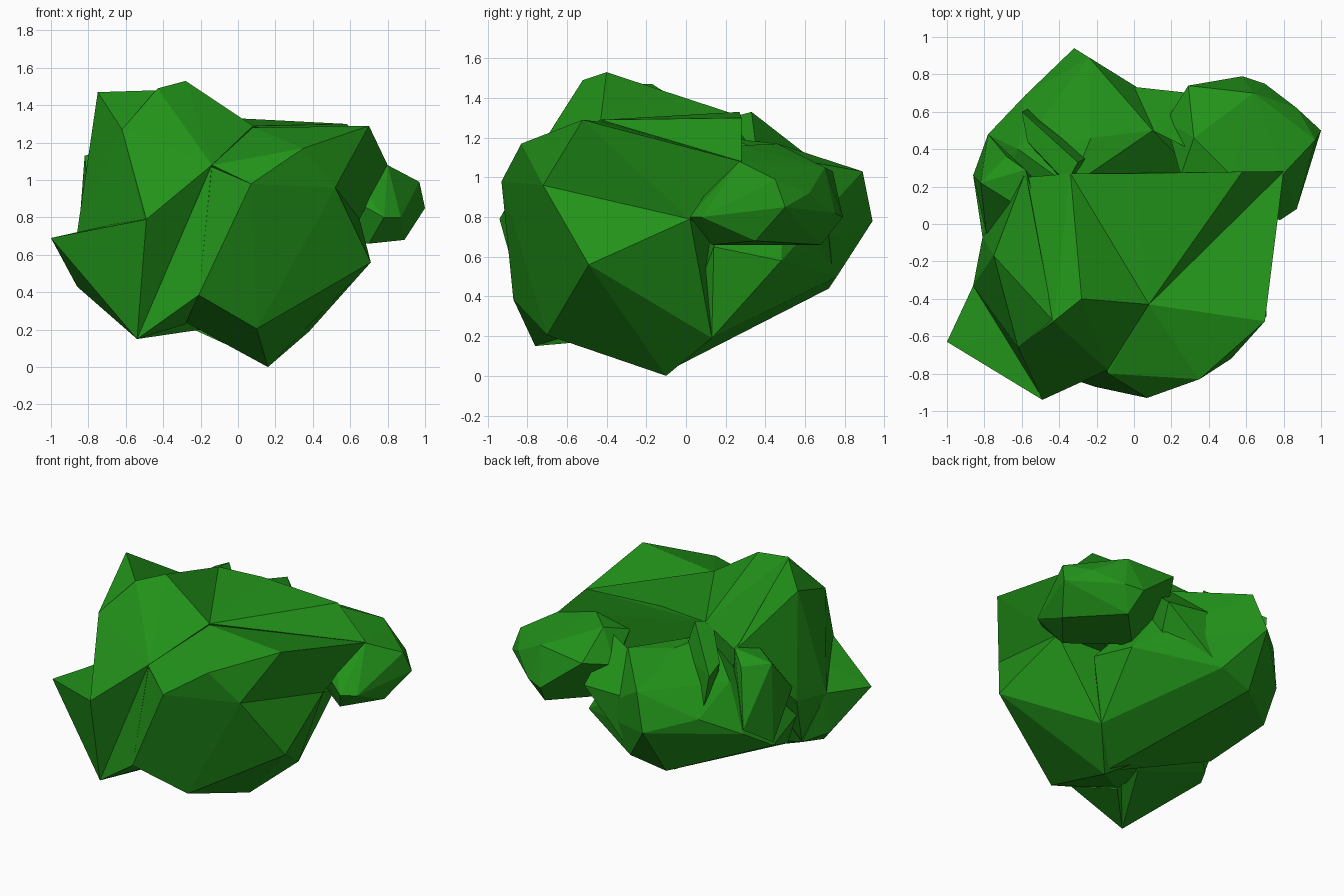
import bpy, bmesh

mat = bpy.data.materials.new("leaf_green")
mat.diffuse_color = (0.016, 0.29, 0.01, 1)


def faceted_lump(name, points):
    """Low-poly lump: the convex hull of a few corner points."""
    bm = bmesh.new()
    for p in points:
        bm.verts.new(p)
    bmesh.ops.convex_hull(bm, input=bm.verts[:])
    loose = [v for v in bm.verts if not v.link_faces]
    bmesh.ops.delete(bm, geom=loose, context='VERTS')
    bmesh.ops.recalc_face_normals(bm, faces=bm.faces[:])
    me = bpy.data.meshes.new(name)
    bm.to_mesh(me)
    bm.free()
    me.materials.append(mat)
    ob = bpy.data.objects.new(name, me)
    bpy.context.collection.objects.link(ob)
    return ob


# lower front right mass
main = faceted_lump("foliage", [
    (0.52, -0.72, 0.96), (0.65, 0.02, 0.79), (0.71, -0.49, 0.56), (0.38, 0.13, 0.19),
    (0.16, -0.10, 0.0), (0.10, -0.70, 0.205), (-0.21, -0.87, 0.385), (0.07, -0.93, 0.98),
    (-0.14, -0.79, 1.07), (-0.28, -0.50, 0.24), (-0.50, 0.10, 0.42), (-0.34, 0.25, 0.95)])

# upper front right mass
upper = faceted_lump("upper_mass", [
    (0.08, -0.43, 1.28), (0.70, -0.52, 1.29), (0.80, 0.28, 1.08), (0.65, 0.02, 0.79),
    (0.52, -0.72, 0.96), (0.35, -0.83, 1.17), (0.07, -0.93, 0.98), (-0.14, -0.80, 1.08),
    (-0.30, 0.24, 1.05), (0.0, -0.4, 0.7), (0.4, 0.2, 0.75)])

# flat top plate, leaving a valley in front of it
plate = faceted_lump("top_plate", [
    (0.08, -0.43, 1.29), (-0.34, 0.27, 1.31), (0.0, 0.27, 1.33), (0.58, 0.28, 1.30),
    (0.80, 0.28, 1.08), (-0.20, -0.40, 0.90), (-0.30, 0.25, 0.90), (0.50, 0.26, 0.90)])

# central crest
crest = faceted_lump("crest", [
    (-0.43, -0.52, 1.49), (-0.28, -0.40, 1.53), (-0.62, -0.66, 1.27), (-0.49, -0.94, 0.79),
    (-0.54, -0.76, 0.15), (-0.34, 0.27, 1.31), (0.08, -0.43, 1.29), (-0.14, -0.78, 1.08),
    (-0.76, -0.20, 0.40), (-0.20, -0.20, 0.20), (-0.58, 0.25, 1.15), (-0.30, 0.20, 0.50)])

# tall fin on the left edge
fin = faceted_lump("fin", [
    (-0.75, -0.17, 1.47), (-0.43, -0.52, 1.48), (-0.62, -0.66, 1.27), (-0.49, -0.93, 0.79),
    (-0.86, -0.33, 0.72), (-0.81, -0.07, 0.75), (-0.58, 0.28, 1.18), (-0.76, -0.20, 0.41),
    (-0.50, 0.00, 0.80)])

# wedge down the front valley
wedge = faceted_lump("wedge", [
    (-0.54, -0.76, 0.15), (-0.14, -0.79, 1.08), (-0.21, -0.87, 0.385), (-0.28, -0.50, 0.23),
    (-0.35, -0.40, 0.80)])

# pointed spur at the front left
spur = faceted_lump("spur", [
    (-1.0, -0.63, 0.69), (-0.49, -0.94, 0.79), (-0.54, -0.76, 0.15), (-0.86, -0.33, 0.72),
    (-0.86, -0.36, 0.43), (-0.55, -0.60, 0.79), (-0.76, -0.20, 0.40), (-0.5, -0.4, 0.4)])

# back mass
back = faceted_lump("back_mass", [
    (-0.32, 0.94, 0.78), (-0.24, 0.89, 1.03), (-0.58, 0.69, 0.85), (-0.78, 0.48, 0.72),
    (-0.86, 0.26, 0.58), (-0.81, -0.07, 0.65), (-0.02, 0.74, 0.90), (-0.35, 0.72, 0.44),
    (-0.10, 0.76, 0.50), (0.38, 0.13, 0.19), (0.16, -0.10, 0.02), (0.42, 0.48, 0.58),
    (-0.72, -0.10, 0.42), (-0.62, 0.40, 1.02), (-0.23, 0.46, 1.17), (0.10, 0.50, 1.10),
    (0.45, 0.14, 0.65), (-0.34, 0.20, 1.20)])

# leafy knob at the back right
knob = faceted_lump("knob", [
    (1.0, 0.50, 0.85), (0.97, 0.45, 0.99), (0.89, 0.35, 0.68), (0.87, 0.08, 0.80),
    (0.70, 0.13, 0.66), (0.70, 0.75, 0.82), (0.87, 0.62, 0.92), (0.58, 0.79, 0.80),
    (0.64, 0.70, 1.05), (0.29, 0.74, 1.03), (0.17, 0.55, 0.98), (0.32, 0.46, 1.17),
    (0.80, 0.27, 1.08), (0.62, 0.68, 0.66), (0.35, 0.40, 0.66), (0.78, 0.02, 0.80),
    (0.52, 0.26, 1.16), (0.25, 0.26, 1.10)])

# bridge between the back mass and the knob
bridge = faceted_lump("bridge", [
    (-0.02, 0.735, 0.88), (0.30, 0.70, 0.86), (0.10, 0.50, 1.09), (0.22, 0.50, 0.62),
    (0.30, 0.40, 1.12), (-0.08, 0.74, 0.52)])

# ridge and side ear at the back left
ridge = faceted_lump("ridge", [
    (-0.60, 0.60, 1.12), (-0.57, 0.44, 1.15), (-0.30, 0.33, 1.33), (-0.36, 0.22, 1.30),
    (-0.24, 0.36, 1.10), (-0.56, 0.62, 0.85), (-0.45, 0.3, 0.9)])
ear = faceted_lump("ear", [
    (-0.82, 0.22, 1.13), (-0.68, 0.36, 1.12), (-0.58, 0.29, 1.20), (-0.50, 0.02, 1.18),
    (-0.86, 0.26, 0.60), (-0.78, 0.48, 0.75), (-0.79, -0.05, 0.85), (-0.5, 0.2, 0.7)])

# merge all lumps into one faceted surface
others = [upper, plate, crest, fin, wedge, spur, back, knob, bridge, ridge, ear]
for ob in others:
    m = main.modifiers.new(ob.name, 'BOOLEAN')
    m.operation, m.object, m.solver = 'UNION', ob, 'EXACT'
dg = bpy.context.evaluated_depsgraph_get()
merged = bpy.data.meshes.new_from_object(main.evaluated_get(dg))
main.modifiers.clear()
main.data = merged
for ob in others:
    bpy.data.objects.remove(ob)
for p in main.data.polygons:
    p.use_smooth = False
